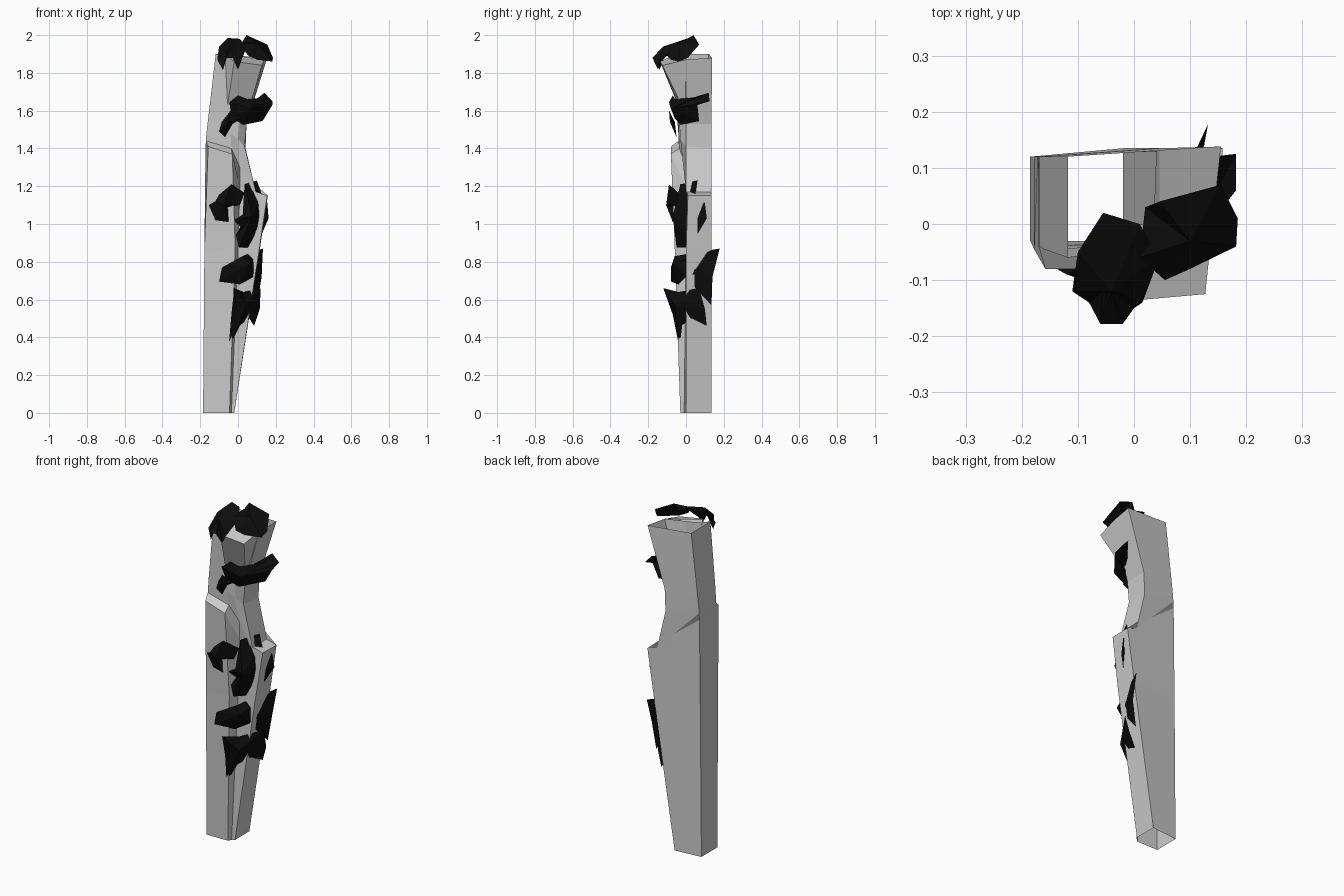
import bpy, bmesh
from mathutils import Vector

black = bpy.data.materials.new("black_growth")
black.diffuse_color = (0.004, 0.004, 0.004, 1)


def make(name, verts, faces, mat=None):
    me = bpy.data.meshes.new(name)
    me.from_pydata(verts, [], faces)
    bm = bmesh.new()
    bm.from_mesh(me)
    bmesh.ops.recalc_face_normals(bm, faces=bm.faces)
    bm.to_mesh(me)
    bm.free()
    ob = bpy.data.objects.new(name, me)
    bpy.context.collection.objects.link(ob)
    if mat:
        me.materials.append(mat)
    return ob


def loft(name, rings):
    n = len(rings[0])
    verts = [p for r in rings for p in r]
    faces = [(k * n + i, k * n + (i + 1) % n, (k + 1) * n + (i + 1) % n, (k + 1) * n + i)
             for k in range(len(rings) - 1) for i in range(n)]
    return make(name, verts, faces)


def clump(name, outline, hub, inner=0.03):
    """Faceted patch: outline fanned to an outer hub and a shallow inner hub."""
    n = len(outline)
    back = Vector(hub) + Vector((-0.5, 0.87, 0)) * inner
    verts = list(outline) + [hub, tuple(back)]
    faces = []
    for i in range(n):
        j = (i + 1) % n
        faces += [(i, j, n), (j, i, n + 1)]
    return make(name, verts, faces, black)


# Hollow open-ended trunk; each ring: back left, back right, front right, valley, plank edge, front left
loft("trunk", [
    [(-.185, .12, 0), (-.02, .135, 0), (-.02, 0, 0), (-.035, -.01, 0), (-.045, -.03, 0), (-.185, -.03, 0)],
    [(-.178, .12, .85), (.113, .135, .85), (.11, 0, .85), (0, 0, .85), (-.015, -.06, .88), (-.178, -.045, .85)],
    [(-.172, .12, 1.4), (.158, .135, 1.15), (.155, .01, 1.15), (.01, 0, 1.2), (-.03, -.08, 1.37), (-.158, -.08, 1.41)],
    [(-.17, .12, 1.44), (.095, .135, 1.17), (.095, 0, 1.17), (.01, 0, 1.3), (-.035, -.035, 1.4), (-.17, -.04, 1.44)],
    [(-.168, .12, 1.47), (.04, .135, 1.4), (.035, 0, 1.41), (0, -.03, 1.45), (-.04, -.04, 1.48), (-.168, -.04, 1.47)],
    [(-.16, .12, 1.54), (.045, .135, 1.53), (.045, 0, 1.53), (.01, -.035, 1.55), (-.05, -.04, 1.58), (-.16, -.045, 1.54)],
    [(-.118, .12, 1.9), (.155, .138, 1.88), (.14, 0, 1.87), (.03, -.04, 1.87), (-.05, -.05, 1.88), (-.118, -.06, 1.9)],
])

# Flared bark wedge at the top front
make("bark_wedge",
     [(-.06, -.03, 1.6), (.05, 0, 1.58), (-.02, -.138, 1.86), (.127, -.125, 1.84), (-.07, -.05, 1.9), (.14, 0, 1.87)],
     [(0, 1, 3, 2), (2, 3, 5, 4), (0, 2, 4), (1, 5, 3)])

# Growth at the top
clump("top_growth_left", [
    (-.11, -.12, 1.87), (-.10, -.05, 1.94), (-.055, .02, 1.985), (.01, 0, 1.98), (.045, -.06, 1.935),
    (.015, -.14, 1.86), (0, -.15, 1.82), (-.02, -.178, 1.88), (-.06, -.178, 1.88), (-.08, -.14, 1.815)],
    (-.04, -.12, 1.94))
clump("top_growth_right", [
    (.01, -.06, 1.95), (.02, .03, 1.96), (.045, .04, 2.0), (.155, .07, 1.95), (.185, .01, 1.88),
    (.182, -.04, 1.86), (.10, -.08, 1.87), (.055, -.10, 1.89)], (.10, -.03, 1.96))

# Growth below the wedge
clump("upper_growth_right", [
    (.0, -.07, 1.68), (.05, -.06, 1.66), (.14, .04, 1.67), (.14, .12, 1.695), (.182, .125, 1.65), (.182, .06, 1.63),
    (.13, .07, 1.545), (.03, -.03, 1.525), (-.035, -.06, 1.56), (-.045, -.09, 1.645)], (.07, -.08, 1.61), .07)
clump("upper_growth_left", [
    (-.04, -.09, 1.60), (.02, -.07, 1.56), (-.03, -.06, 1.53), (-.07, -.05, 1.46), (-.10, -.06, 1.49),
    (-.085, -.06, 1.54)], (-.05, -.085, 1.54))

# Growth on the planks
clump("plank_growth_left", [
    (-.155, -.07, 1.10), (-.12, -.09, 1.12), (-.10, -.08, 1.155), (-.035, -.09, 1.21), (.035, -.04, 1.165),
    (.01, -.05, 1.10), (-.055, -.07, 1.09), (-.05, -.07, 1.01), (-.12, -.06, 1.02)], (-.075, -.105, 1.10))
clump("plank_growth_right", [
    (.035, -.03, 1.21), (.10, .06, 1.23), (.125, .05, 1.16), (.155, .10, 1.11), (.162, .11, 1.03),
    (.125, .06, .945), (.09, .04, .875), (.005, -.05, .875), (-.01, -.05, .94), (.02, -.03, .98),
    (-.02, -.06, 1.02), (.025, -.06, 1.05)], (.075, -.07, 1.04), .07)

# Draped lower growths
clump("lower_growth_upper", [
    (.132, .178, .87), (.125, .14, .72), (.10, .135, .57), (.115, .10, .75), (.08, 0, .72),
    (.01, -.04, .68), (-.10, -.08, .695), (-.085, -.08, .77), (.025, -.06, .83)], (.06, -.07, .79), .05)
clump("lower_growth_lower", [
    (-.02, -.12, .66), (.03, -.04, .64), (.12, .07, .66), (.115, .10, .55), (.085, .11, .46), (.06, .03, .50),
    (.01, -.02, .465), (-.05, -.035, .345), (-.035, -.07, .52)], (.045, -.06, .57), .05)
